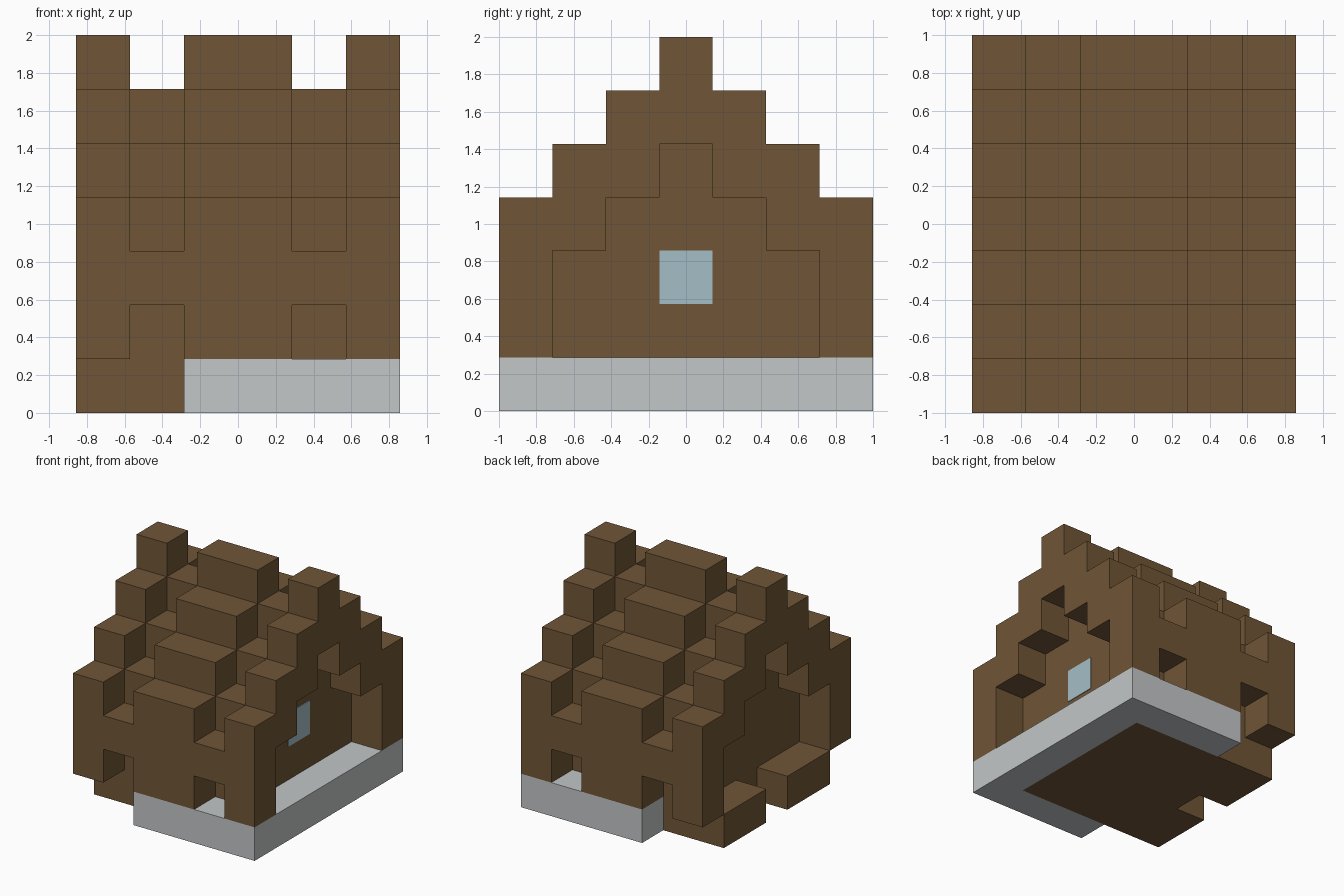
import bpy, bmesh
from mathutils import Vector

if "Cube" in bpy.data.objects:
    bpy.data.objects.remove(bpy.data.objects["Cube"], do_unlink=True)

U = 2 / 7                 # size of one block
NX, NY = 6, 7             # blocks across and deep


def material(name, rgb):
    m = bpy.data.materials.new(name)
    m.use_nodes = True
    m.diffuse_color = (*rgb, 1)
    m.node_tree.nodes["Principled BSDF"].inputs["Base Color"].default_value = (*rgb, 1)
    return m


wood = material("dark wood", (0.162, 0.093, 0.038))
stone = material("pale stone", (0.546, 0.571, 0.578))
glass = material("window glass", (0.376, 0.515, 0.571))


def prism(name, outline, axis, start, end, mat):
    """Extrude an outline, given in block units, along x or z."""
    def place(a, b, t):
        x, y, z = (t, a, b) if axis == "x" else (a, b, t)
        return Vector((x - NX / 2, y - NY / 2, z)) * U

    bm = bmesh.new()
    face = bm.faces.new([bm.verts.new(place(a, b, start)) for a, b in outline])
    moved = bmesh.ops.extrude_face_region(bm, geom=[face])["geom"]
    verts = [g for g in moved if isinstance(g, bmesh.types.BMVert)]
    bmesh.ops.translate(bm, verts=verts, vec=place(0, 0, end) - place(0, 0, start))
    bmesh.ops.recalc_face_normals(bm, faces=bm.faces)
    mesh = bpy.data.meshes.new(name)
    bm.to_mesh(mesh)
    bm.free()
    mesh.materials.append(mat)
    obj = bpy.data.objects.new(name, mesh)
    bpy.context.collection.objects.link(obj)
    return obj


def steps(rows, drop):
    """Stepped ridge line over the given rows, lowered by a number of blocks."""
    pts = []
    for y in rows:
        z = NY - abs(y - 3) - drop
        pts += [(y, z), (y + 1, z)]
    return pts


# Foundation: stone edging wrapped round a wooden floor with a notched doorstep
prism("stone_edging", [(2, 0), (6, 0), (6, 7), (2, 7), (2, 6), (5, 6), (5, 1), (2, 1)],
      "z", 0, 1, stone)
prism("wood_floor", [(0, 1), (5, 1), (5, 6), (0, 6), (0, 4), (1, 4), (1, 3), (0, 3)],
      "z", 0, 1, wood)

# Stepped cross-sections of the house
ridge = steps(range(NY), 0)
arch = steps(range(1, 6), 2)
gable = ridge + [(7, 1), (6, 1)] + arch[::-1] + [(1, 1), (0, 1)]
recess = steps(range(NY), 1) + [(7, 2), (6, 2), (6, 1), (1, 1), (1, 2), (0, 2)]
centre = ridge + [(7, 1), (0, 1)]

# Raised middle bay, then lowered bays and open gable arches on both sides
prism("centre_bay", centre, "x", 2, 4, wood)
for side, bay, end in (("right", 1, 0), ("left", 4, 5)):
    prism(side + "_recessed_bay", recess, "x", bay, bay + 1, wood)
    prism(side + "_gable_arch", gable, "x", end, end + 1, wood)

# Window on the left wall
prism("window", [(3, 2), (4, 2), (4, 3), (3, 3)], "x", 5, 5.02, glass)
